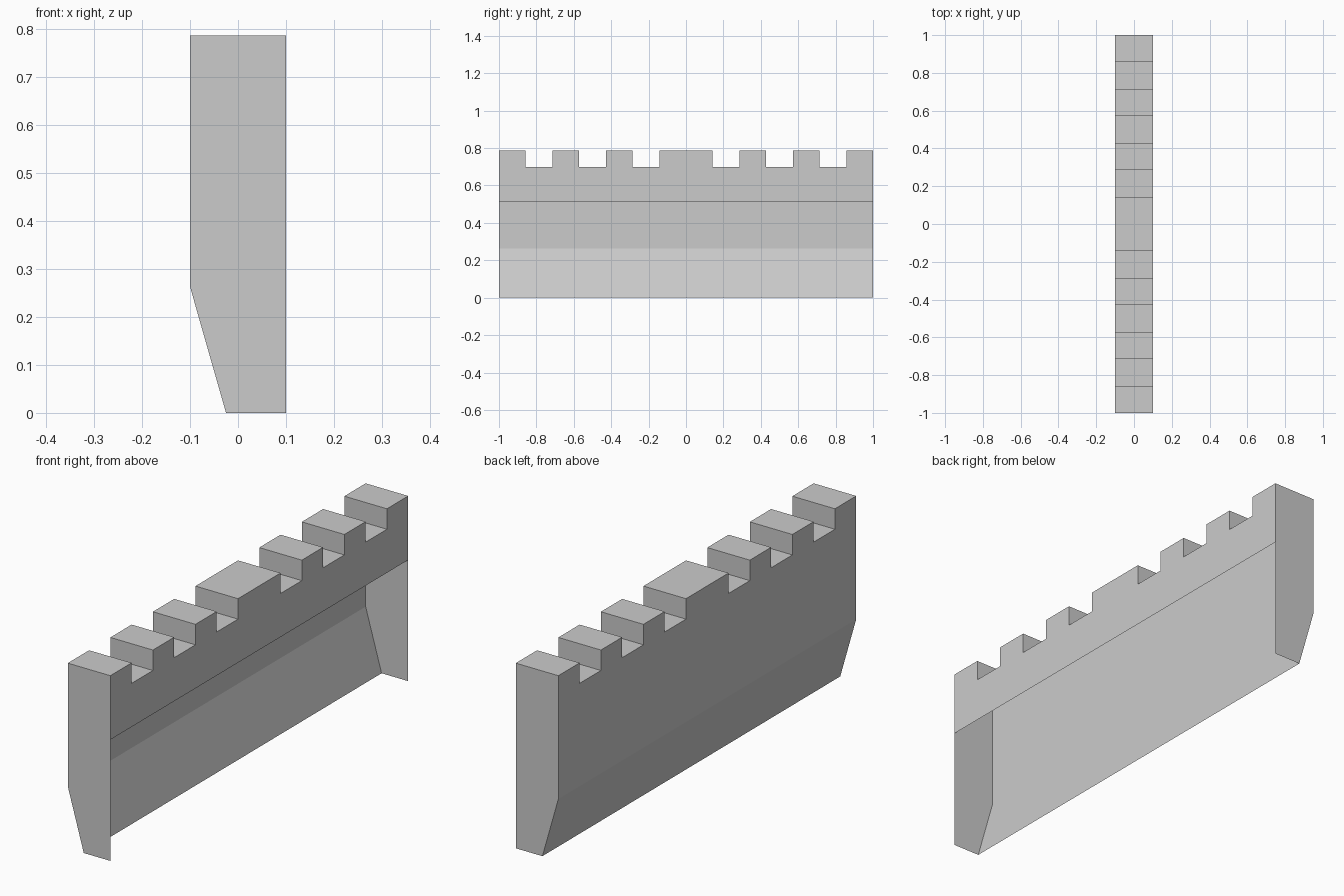
import bpy
import bmesh

cube = bpy.data.objects.get("Cube")
if cube:
    bpy.data.objects.remove(cube, do_unlink=True)

HALF, TOP, NOTCH = 0.1, 0.787, 0.7    # half thickness, merlon top, notch floor
PARAPET, BEND, FOOT = 0.515, 0.263, -0.025
STEP = 1 / 7                          # merlon and notch width

stone = bpy.data.materials.new("grey stone")
stone.use_nodes = True
colour = (0.6, 0.6, 0.6, 1)
stone.diffuse_color = colour
stone.node_tree.nodes["Principled BSDF"].inputs["Base Color"].default_value = colour

bm = bmesh.new()


def face(points):
    return bm.faces.new([bm.verts.new(p) for p in points])


# Crenellated skyline: three notches either side of a double-width merlon
skyline = [(-1, TOP)]
for k in (-6, -4, -2, 1, 3, 5):
    a, b = k * STEP, (k + 1) * STEP
    skyline += [(a, TOP), (a, NOTCH), (b, NOTCH), (b, TOP)]
skyline.append((1, TOP))

# Outer wall with its sloping foot
face([(-HALF, y, z) for y, z in skyline + [(1, BEND), (-1, BEND)]])
face([(-HALF, -1, BEND), (-HALF, 1, BEND), (FOOT, 1, 0), (FOOT, -1, 0)])

# Inner parapet, open below
face([(HALF, y, z) for y, z in [(-1, PARAPET), (1, PARAPET)] + skyline[::-1]])

# Merlon tops, notch sides and notch floors
for a, b in zip(skyline, skyline[1:]):
    face([(-HALF, *a), (HALF, *a), (HALF, *b), (-HALF, *b)])

# End panels
profile = [(FOOT, 0), (HALF, 0), (HALF, TOP), (-HALF, TOP), (-HALF, BEND)]
face([(x, -1, z) for x, z in profile])
face([(x, 1, z) for x, z in profile[::-1]])

bmesh.ops.remove_doubles(bm, verts=bm.verts, dist=0.0001)
mesh = bpy.data.meshes.new("battlement_wall")
bm.to_mesh(mesh)
bm.free()
mesh.materials.append(stone)
wall = bpy.data.objects.new("battlement_wall", mesh)
bpy.context.collection.objects.link(wall)
